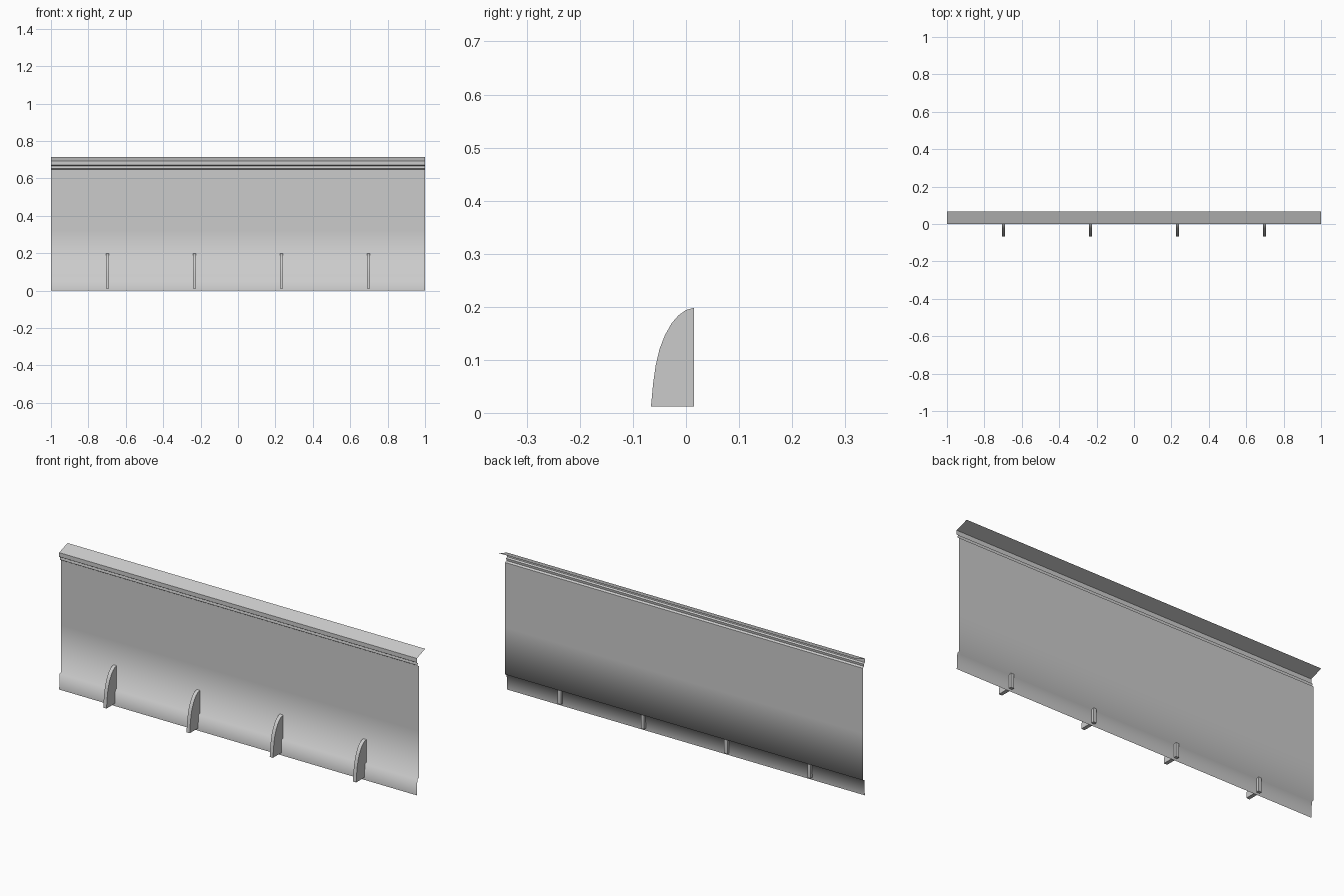
import bpy
import bmesh

cube = bpy.data.objects.get("Cube")
if cube:
    bpy.data.objects.remove(cube, do_unlink=True)

# One plain grey for the whole model
grey = bpy.data.materials.new("light_grey")
grey.use_nodes = True
colour = (0.6, 0.6, 0.6, 1)
grey.diffuse_color = colour
grey.node_tree.nodes["Principled BSDF"].inputs["Base Color"].default_value = colour


def make_object(name, bm):
    mesh = bpy.data.meshes.new(name)
    bm.to_mesh(mesh)
    bm.free()
    mesh.materials.append(grey)
    obj = bpy.data.objects.new(name, mesh)
    bpy.context.collection.objects.link(obj)
    return obj


def sheet(name, profile, half_width):
    """Open sheet swept along x from a (y, z) profile, facing the front."""
    bm = bmesh.new()
    rows = [[bm.verts.new((x, y, z)) for x in (-half_width, half_width)]
            for y, z in profile]
    for low, high in zip(rows, rows[1:]):
        bm.faces.new((low[0], low[1], high[1], high[0]))
    return make_object(name, bm)


def fin(name, outline, x, thickness):
    """Solid plate cut to a (y, z) outline, centred on x."""
    bm = bmesh.new()
    base = bm.faces.new([bm.verts.new((x - thickness / 2, y, z)) for y, z in outline])
    moved = bmesh.ops.extrude_face_region(bm, geom=[base])["geom"]
    verts = [v for v in moved if isinstance(v, bmesh.types.BMVert)]
    bmesh.ops.translate(bm, verts=verts, vec=(thickness, 0, 0))
    bmesh.ops.recalc_face_normals(bm, faces=bm.faces)
    obj = make_object(name, bm)
    # Round the curved front edge, keep the plate sides flat
    for poly in obj.data.polygons:
        poly.use_smooth = abs(poly.normal.x) < 0.5
    obj.data.set_sharp_from_angle(angle=0.6)
    return obj


# Panel: bottom lip, small step, tall face, stepped head and sloping top flange
body_y = 0.0155
panel_profile = [
    (0, 0), (0.004, 0.078), (body_y, 0.082), (body_y, 0.32), (body_y, 0.648),
    (0.006, 0.654), (0.008, 0.666), (0, 0.671), (0, 0.692), (0.067, 0.715),
]
panel = sheet("panel", panel_profile, 1)
for poly in panel.data.polygons:
    poly.use_smooth = poly.center.z < 0.6

# Four support fins along the lower front
fin_outline = [
    (0.015, 0.012), (-0.066, 0.012), (-0.062, 0.055), (-0.057, 0.09),
    (-0.05, 0.12), (-0.04, 0.146), (-0.027, 0.169), (-0.014, 0.184),
    (0, 0.194), (0.015, 0.198),
]
for i in range(4):
    fin(f"support_fin_{i + 1}", fin_outline, -0.698 + i * 0.4653, 0.018)
